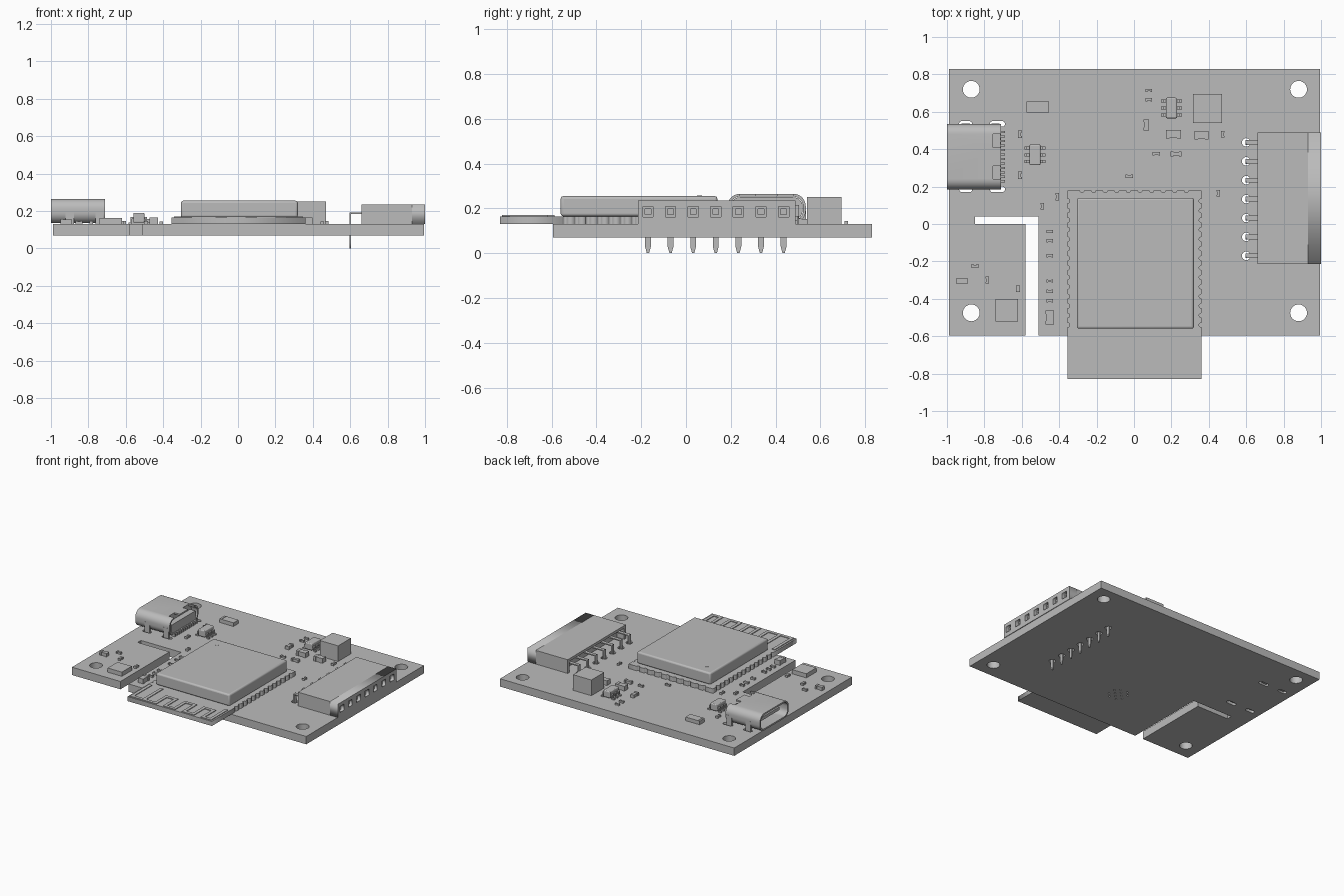
import bpy, bmesh, math
from mathutils import Matrix

if "Cube" in bpy.data.objects:
    bpy.data.objects.remove(bpy.data.objects["Cube"], do_unlink=True)

grey = bpy.data.materials.new("plain_grey")
grey.use_nodes = True
grey.diffuse_color = (0.5, 0.5, 0.5, 1)
grey.node_tree.nodes["Principled BSDF"].inputs["Base Color"].default_value = (0.5, 0.5, 0.5, 1)

BOARD_LOW, TOP, MODULE_TOP = 0.07, 0.13, 0.165


def finish(name, mesh):
    mesh.materials.clear()
    mesh.materials.append(grey)
    obj = bpy.data.objects.new(name, mesh)
    bpy.context.collection.objects.link(obj)
    return obj


def boxes(name, bounds, bevel=0):
    """One object made of boxes, each given as x, y and z ranges."""
    bm = bmesh.new()
    for x0, x1, y0, y1, z0, z1 in bounds:
        place = Matrix.Translation(((x0 + x1) / 2, (y0 + y1) / 2, (z0 + z1) / 2))
        size = Matrix.Diagonal((x1 - x0, y1 - y0, z1 - z0, 1))
        bmesh.ops.create_cube(bm, size=1, matrix=place @ size)
    mesh = bpy.data.meshes.new(name)
    bm.to_mesh(mesh)
    bm.free()
    obj = finish(name, mesh)
    if bevel:
        mod = obj.modifiers.new("soft_edges", "BEVEL")
        mod.width, mod.segments = bevel, 3
    return obj


def plate(name, loops, low, high, along_x=False):
    """Flat outline with holes, extruded along z, or along x from a y-z outline."""
    curve = bpy.data.curves.new(name, "CURVE")
    curve.dimensions, curve.fill_mode = "2D", "BOTH"
    curve.extrude = (high - low) / 2
    for loop in loops:
        spline = curve.splines.new("POLY")
        spline.points.add(len(loop) - 1)
        for point, (a, b) in zip(spline.points, loop):
            point.co = (a, b, 0, 1)
        spline.use_cyclic_u = True
    temp = bpy.data.objects.new(name + "_outline", curve)
    bpy.context.collection.objects.link(temp)
    graph = bpy.context.evaluated_depsgraph_get()
    mesh = bpy.data.meshes.new_from_object(temp.evaluated_get(graph))
    bpy.data.objects.remove(temp, do_unlink=True)
    bm = bmesh.new()
    bm.from_mesh(mesh)
    bmesh.ops.remove_doubles(bm, verts=bm.verts, dist=0.0001)
    bmesh.ops.translate(bm, verts=bm.verts, vec=(0, 0, (low + high) / 2))
    if along_x:
        for v in bm.verts:
            v.co = (v.co.z, v.co.x, v.co.y)
    bmesh.ops.recalc_face_normals(bm, faces=bm.faces)
    bm.to_mesh(mesh)
    bm.free()
    mesh.name = name
    return finish(name, mesh)


def circle(x, y, r, n=24):
    return [(x + r * math.cos(math.tau * i / n), y + r * math.sin(math.tau * i / n)) for i in range(n)]


def rect(x, y, w, h):
    return [(x + sx * w / 2, y + sy * h / 2) for sx, sy in ((-1, -1), (1, -1), (1, 1), (-1, 1))]


def rounded(x, y, w, h, r, n=8):
    points = []
    for k, (sx, sy) in enumerate(((1, 1), (-1, 1), (-1, -1), (1, -1))):
        for i in range(n + 1):
            a = (k + i / n) * math.pi / 2
            points.append((x + sx * (w / 2 - r) + r * math.cos(a), y + sy * (h / 2 - r) + r * math.sin(a)))
    return points


# Main board with slot, mounting holes, pin holes, shield slots and thermal vias
pin_rows = [-0.17 + 0.101 * i for i in range(7)]
outline = [(-0.99, -0.595), (-0.58, -0.595), (-0.58, 0), (-0.85, 0), (-0.85, 0.04),
           (-0.51, 0.04), (-0.51, -0.595), (0.995, -0.595), (0.995, 0.83), (-0.99, 0.83)]
holes = [circle(x, y, 0.045) for x in (-0.87, 0.88) for y in (-0.475, 0.72)]
holes += [circle(0.6, y, 0.023, 16) for y in pin_rows]
holes += [rounded(x, y, w, 0.03, 0.014, 4) for x, w in ((-0.9, 0.07), (-0.73, 0.08)) for y in (0.185, 0.535)]
holes += [circle(-0.05 + 0.03 * i, -0.23 + 0.03 * j, 0.007, 8)
          for i in range(-2, 3) for j in range(-2, 3) if (i + j) % 2]
plate("main_board", [outline] + holes, BOARD_LOW, TOP)

# Wireless module board with half-round edge notches
LEFT, RIGHT, FRONT, BACK = -0.355, 0.36, -0.83, 0.18


def notch(x, y, start):
    return [(x + 0.012 * math.cos(start + math.pi * i / 5), y + 0.012 * math.sin(start + math.pi * i / 5))
            for i in range(6)][::-1]


rows = [-0.54 + 0.051 * i for i in range(14)]
edge = [(LEFT, FRONT), (RIGHT, FRONT)]
for y in rows:
    edge += notch(RIGHT, y, math.pi / 2)
edge.append((RIGHT, BACK))
for i in range(10):
    edge += notch(0.28 - 0.062 * i, BACK, math.pi)
edge.append((LEFT, BACK))
for y in reversed(rows):
    edge += notch(LEFT, y, -math.pi / 2)
plate("module_board", [edge], TOP, MODULE_TOP)
boxes("module_shield", [(-0.305, 0.32, -0.56, 0.14, MODULE_TOP, 0.255)], bevel=0.012)
plate("shield_dot", [circle(-0.22, 0.06, 0.011, 16)], 0.255, 0.257)

# Meander antenna trace
trace = [(-0.33, -0.61), (-0.33, -0.81), (-0.24, -0.81), (-0.24, -0.61)]
strips = []
path = [(-0.33, -0.6), (-0.33, -0.81), (-0.23, -0.81), (-0.23, -0.6)]
path_two = [(-0.23, -0.81)]
for i in range(3):
    x = -0.13 + 0.16 * i
    path_two += [(x, -0.81), (x, -0.68), (x + 0.08, -0.68), (x + 0.08, -0.81)]
path_two += [(0.335, -0.81), (0.335, -0.63)]
for route in (path, path_two):
    for (x0, y0), (x1, y1) in zip(route, route[1:]):
        strips.append((min(x0, x1) - 0.012, max(x0, x1) + 0.012,
                       min(y0, y1) - 0.012, max(y0, y1) + 0.012, MODULE_TOP, MODULE_TOP + 0.005))
boxes("antenna_trace", strips)

# Socket header: face with openings, body and overhanging rear lip
mid_y, mid_z = 0.1375, 0.1825
for name, size, x0, x1 in (("header_face", 0.046, 0.975, 1.0), ("header_contacts", 0.026, 0.93, 0.975)):
    plate(name, [rect(mid_y, mid_z, 0.705, 0.105)] + [rect(y, 0.185, size, size) for y in pin_rows],
          x0, x1, along_x=True)
boxes("header_body", [(0.72, 0.93, -0.215, 0.49, TOP, 0.235), (0.66, 0.72, -0.215, 0.49, 0.215, 0.235),
                      (0.66, 0.72, -0.215, -0.195, TOP, 0.215), (0.66, 0.72, 0.47, 0.49, TOP, 0.215)])
for i, y in enumerate(pin_rows):
    blade = [(y - 0.013, 0.192), (y - 0.013, 0.03), (y - 0.005, 0), (y + 0.005, 0), (y + 0.013, 0.03), (y + 0.013, 0.192)]
    plate(f"header_pin_{i}", [blade], 0.596, 0.604, along_x=True)
boxes("header_pin_arms", [(0.604, 0.73, y - 0.013, y + 0.013, 0.184, 0.192) for y in pin_rows])

# Charging port: hollow shell with rear windows, tongue, legs and tails
port_y, port_z = 0.36, 0.2
shell = plate("port_shell", [rounded(port_y, port_z, 0.35, 0.13, 0.055), rounded(port_y, port_z, 0.326, 0.106, 0.044)],
              -1.0, -0.71, along_x=True)
cutter = boxes("port_window_cutter", [(-0.755, -0.7, y - 0.035, y + 0.035, 0.22, 0.3) for y in (0.275, 0.445)])
cutter.hide_render = True
cutter.hide_set(True)
cutter.display_type = "WIRE"
cut = shell.modifiers.new("windows", "BOOLEAN")
cut.operation, cut.object = "DIFFERENCE", cutter
shell_mesh = bpy.data.meshes.new_from_object(shell.evaluated_get(bpy.context.evaluated_depsgraph_get()))
shell.modifiers.clear()
shell.data = shell_mesh
bpy.data.objects.remove(cutter, do_unlink=True)
plate("port_housing", [rounded(port_y, port_z, 0.322, 0.1, 0.042)], -0.8, -0.76, along_x=True)
boxes("port_insides", [(-0.96, -0.8, 0.24, 0.48, 0.188, 0.212), (-0.76, -0.715, 0.215, 0.505, 0.14, 0.215)])
boxes("port_legs", [(x - 0.022, x + 0.022, y - 0.006, y + 0.006, 0.08, 0.2)
                    for x in (-0.9, -0.74) for y in (0.19, 0.53)])
boxes("port_tails", [(-0.72, -0.69, y - 0.006, y + 0.006, TOP, 0.148)
                     for y in [port_y + 0.024 * (i - 5.5) for i in range(12)]])

# Power coil, diode and flat chip
boxes("power_coil", [(0.315, 0.47, 0.54, 0.695, TOP, 0.25)])
boxes("diode", [(-0.575, -0.455, 0.595, 0.655, TOP, 0.158), (-0.562, -0.556, 0.595, 0.655, 0.158, 0.16)])
boxes("flat_chip", [(-0.74, -0.62, -0.52, -0.4, TOP, 0.162)])

# Six-legged chips
for name, cx, cy in (("regulator", 0.2, 0.62), ("charger", -0.53, 0.37)):
    boxes(name + "_body", [(cx - 0.03, cx + 0.03, cy - 0.055, cy + 0.055, 0.138, 0.19)], bevel=0.007)
    legs = []
    for side in (-1, 1):
        for y in (cy - 0.037, cy, cy + 0.037):
            for inner, outer, low, high in ((0.025, 0.044, 0.158, 0.167), (0.036, 0.044, TOP, 0.167), (0.04, 0.056, TOP, 0.139)):
                x0, x1 = sorted((cx + side * inner, cx + side * outer))
                legs.append((x0, x1, y - 0.008, y + 0.008, low, high))
    boxes(name + "_legs", legs)

# Small resistors and capacitors: centre, then size in x and y
chips = [(-0.45, y, 0.035, 0.018) for y in (-0.04, -0.09, -0.17, -0.305, -0.36, -0.41)]
chips += [(-0.45, -0.5, 0.045, 0.075), (0.08, 0.715, 0.035, 0.016), (0.08, 0.665, 0.035, 0.018),
          (0.065, 0.53, 0.03, 0.06), (0.21, 0.48, 0.08, 0.045), (0.36, 0.475, 0.075, 0.045),
          (0.475, 0.48, 0.02, 0.035), (0.12, 0.375, 0.04, 0.018), (0.225, 0.375, 0.06, 0.026),
          (-0.025, 0.255, 0.04, 0.018), (0.45, 0.165, 0.018, 0.035), (-0.41, 0.145, 0.018, 0.04),
          (-0.49, 0.095, 0.02, 0.035), (-0.61, 0.48, 0.02, 0.04), (-0.61, 0.26, 0.02, 0.04),
          (-0.92, -0.305, 0.06, 0.033), (-0.85, -0.225, 0.037, 0.02), (-0.785, -0.3, 0.02, 0.037),
          (-0.62, -0.345, 0.02, 0.035)]
bodies, caps = [], []
for x, y, w, h in chips:
    high = TOP + 0.8 * min(w, h)
    bodies.append((x - w / 2 + 0.003, x + w / 2 - 0.003, y - h / 2 + 0.003, y + h / 2 - 0.003, TOP, high - 0.002))
    for s in (-1, 1):
        if w > h:
            x0, x1 = sorted((x + s * w / 2, x + s * w / 4))
            caps.append((x0, x1, y - h / 2, y + h / 2, TOP, high))
        else:
            y0, y1 = sorted((y + s * h / 2, y + s * h / 4))
            caps.append((x - w / 2, x + w / 2, y0, y1, TOP, high))
boxes("small_part_bodies", bodies)
boxes("small_part_caps", caps)

# Smooth the rounded parts, keep edges sharp
bpy.ops.object.select_all(action="DESELECT")
for name in ("port_shell", "main_board", "module_shield", "port_housing"):
    bpy.data.objects[name].select_set(True)
    bpy.context.view_layer.objects.active = bpy.data.objects[name]
bpy.ops.object.shade_smooth_by_angle()
